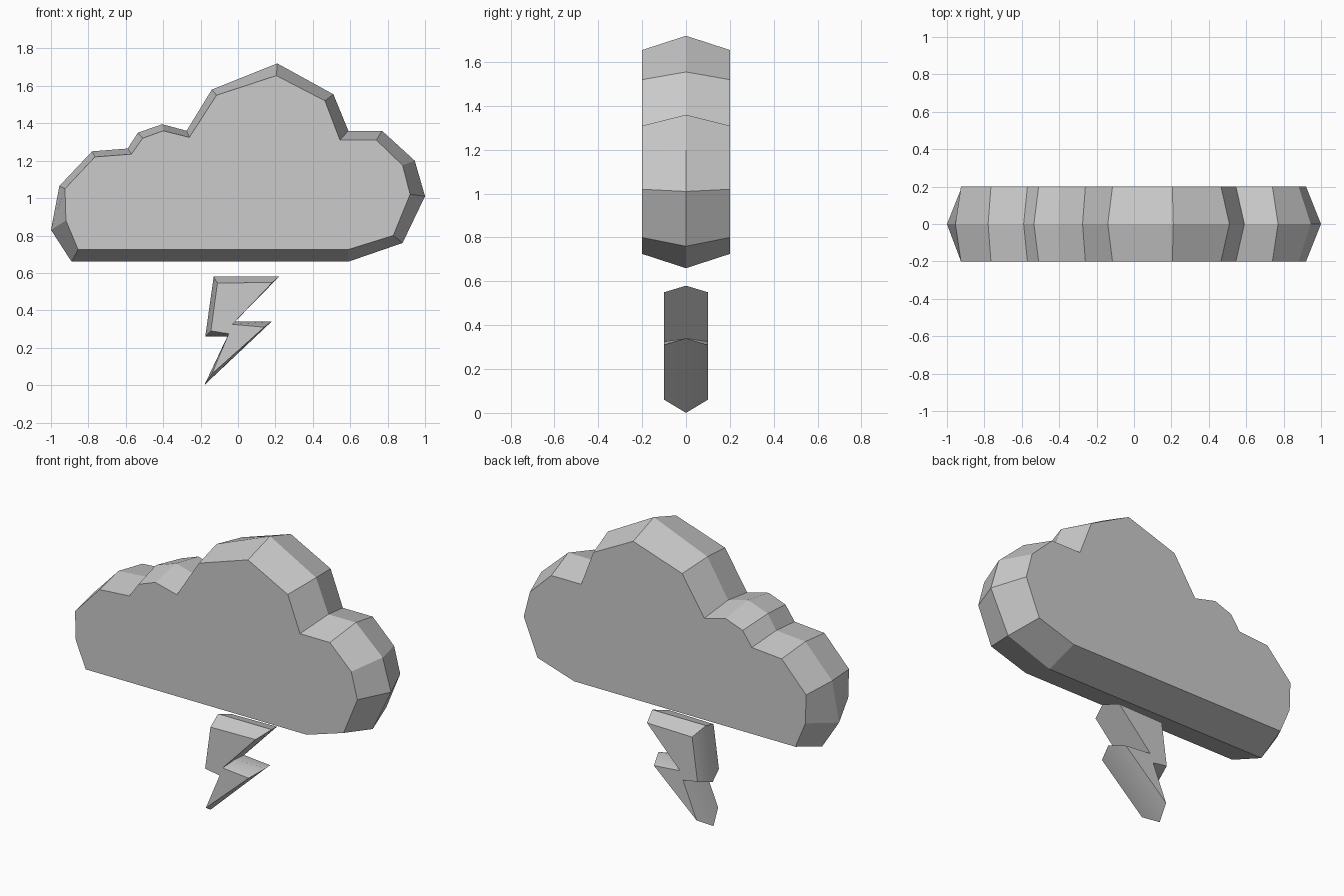
import bpy
import bmesh
import math

# Remove the default cube
default_cube = bpy.data.objects.get("Cube")
if default_cube:
    bpy.data.objects.remove(default_cube, do_unlink=True)


def make_material(name, colour):
    material = bpy.data.materials.new(name)
    material.use_nodes = True
    material.diffuse_color = colour
    material.node_tree.nodes["Principled BSDF"].inputs["Base Color"].default_value = colour
    return material


def bevelled_slab(name, middle, face, half_depth, material):
    """Slab with a wide outline at mid depth, tapering to a smaller flat face on each side."""
    mesh_builder = bmesh.new()
    layers = ((face, -half_depth), (middle, 0), (face, half_depth))
    rings = [[mesh_builder.verts.new((x, y, z)) for x, z in outline] for outline, y in layers]

    # Front and back faces
    mesh_builder.faces.new(rings[0])
    mesh_builder.faces.new(list(reversed(rings[-1])))

    # Sloping rim strips between neighbouring outlines
    for near, far in zip(rings, rings[1:]):
        for i in range(len(near)):
            j = (i + 1) % len(near)
            mesh_builder.faces.new((near[i], far[i], far[j], near[j]))

    bmesh.ops.recalc_face_normals(mesh_builder, faces=mesh_builder.faces[:])
    mesh = bpy.data.meshes.new(name)
    mesh_builder.to_mesh(mesh)
    mesh_builder.free()
    mesh.materials.append(material)
    slab = bpy.data.objects.new(name, mesh)
    bpy.context.collection.objects.link(slab)
    return slab


grey = make_material("plain_grey", (0.6, 0.6, 0.6, 1))

# Cloud: outlines run anticlockwise from the bottom right-hand corner
cloud_middle = [
    (-.89, .66), (.59, .66), (.88, .76), (1, 1.01), (.945, 1.2), (.77, 1.36),
    (.59, 1.36), (.51, 1.555), (.21, 1.72), (-.14, 1.58), (-.275, 1.36),
    (-.405, 1.395), (-.535, 1.35), (-.59, 1.265), (-.78, 1.25),
    (-.955, 1.065), (-1, .83),
]
cloud_face = [
    (-.855, .725), (.59, .725), (.83, .8), (.92, 1.02), (.88, 1.175), (.74, 1.31),
    (.545, 1.31), (.465, 1.52), (.205, 1.655), (-.115, 1.55), (-.26, 1.325),
    (-.4, 1.36), (-.51, 1.32), (-.57, 1.235), (-.765, 1.22),
    (-.925, 1.05), (-.92, .88),
]
cloud = bevelled_slab("cloud", cloud_middle, cloud_face, 0.2, grey)

# Lightning bolt hanging below the cloud
bolt_middle = [
    (-.13, .58), (.22, .58), (-.02, .34), (.18, .34),
    (-.18, 0), (-.055, .26), (-.175, .26),
]
bolt_face = [
    (-.11, .545), (.185, .55), (-.03, .325), (.14, .31),
    (-.14, .06), (-.05, .275), (-.145, .29),
]
bolt = bevelled_slab("lightning_bolt", bolt_middle, bolt_face, 0.1, grey)

# Soften only the shallow creases on the bolt
bpy.ops.object.select_all(action="DESELECT")
bolt.select_set(True)
bpy.context.view_layer.objects.active = bolt
bpy.ops.object.shade_smooth_by_angle(angle=math.radians(30))
